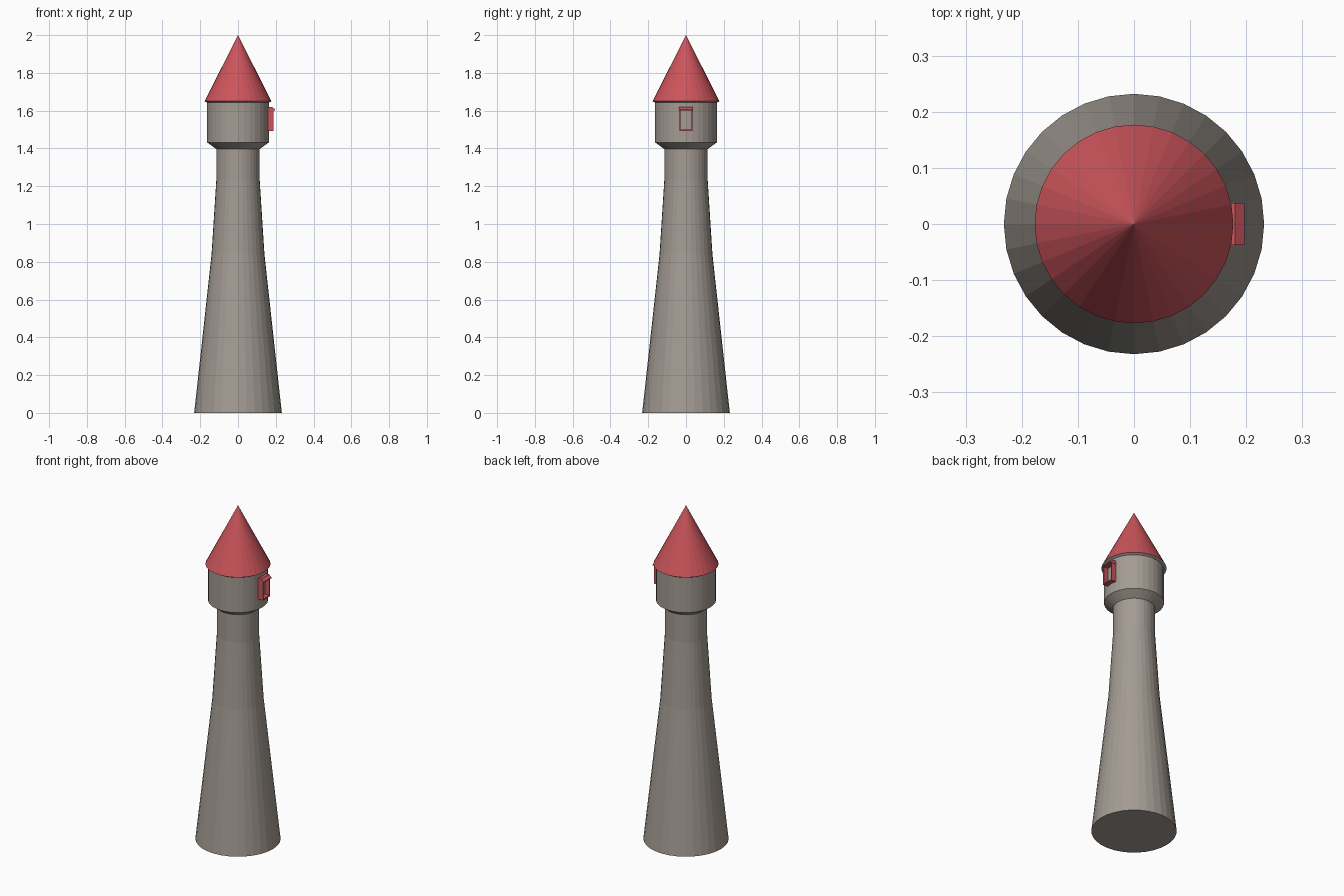
import bpy, bmesh
from math import cos, sin, tau

cube = bpy.data.objects.get("Cube")
if cube:
    bpy.data.objects.remove(cube, do_unlink=True)

SIDES = 32


def material(name, rgb):
    mat = bpy.data.materials.new(name)
    mat.use_nodes = True
    mat.diffuse_color = (*rgb, 1)
    mat.node_tree.nodes["Principled BSDF"].inputs["Base Color"].default_value = (*rgb, 1)
    return mat


stone = material("warm grey stone", (0.37, 0.33, 0.295))
red = material("red paint", (0.6, 0.09, 0.105))


def finish(name, bm, mat):
    bmesh.ops.recalc_face_normals(bm, faces=bm.faces)
    mesh = bpy.data.meshes.new(name)
    bm.to_mesh(mesh)
    bm.free()
    mesh.materials.append(mat)
    obj = bpy.data.objects.new(name, mesh)
    bpy.context.collection.objects.link(obj)
    return obj


def turned(name, profile, mat):
    """Closed faceted solid from (radius, height) pairs; radius 0 makes a tip."""
    bm = bmesh.new()
    rings = []
    for r, z in profile:
        if r == 0:
            rings.append([bm.verts.new((0, 0, z))] * SIDES)
        else:
            rings.append([bm.verts.new((r * cos(tau * i / SIDES), r * sin(tau * i / SIDES), z))
                          for i in range(SIDES)])
    for low, high in zip(rings, rings[1:]):
        for i in range(SIDES):
            j = (i + 1) % SIDES
            corners = dict.fromkeys((low[i], low[j], high[j], high[i]))
            bm.faces.new(list(corners))
    for ring in (rings[0], rings[-1]):
        if ring[0] is not ring[1]:
            bm.faces.new(ring)
    return finish(name, bm, mat)


def extruded(name, outline, y0, y1, mat):
    """Prism from an (x, z) outline running from y0 to y1."""
    bm = bmesh.new()
    a = [bm.verts.new((x, y0, z)) for x, z in outline]
    b = [bm.verts.new((x, y1, z)) for x, z in outline]
    bm.faces.new(a)
    bm.faces.new(b)
    for i in range(len(a)):
        j = (i + 1) % len(a)
        bm.faces.new((a[i], a[j], b[j], b[i]))
    return finish(name, bm, mat)


# Tapering shaft and the wider lookout room on top
turned("tower_shaft", [(0.232, 0), (0.14, 0.84), (0.115, 1.23), (0.115, 1.4)], stone)
turned("lookout_room", [(0.115, 1.397), (0.163, 1.432), (0.163, 1.645)], stone)

# Pointed roof on a thin stone eave
turned("roof_eave", [(0.163, 1.642), (0.177, 1.65)], stone)
turned("roof", [(0.177, 1.65), (0, 2)], red)

# Window frame on the left side: two jambs, a sill and a sloping hood
BACK, FRONT = 0.155, 0.189
for side, name in ((1, "window_jamb_back"), (-1, "window_jamb_front")):
    extruded(name, [(BACK, 1.493), (FRONT, 1.493), (FRONT, 1.606), (BACK, 1.606)],
             side * 0.029, side * 0.035, red)
extruded("window_sill", [(BACK, 1.493), (FRONT, 1.493), (FRONT, 1.499), (BACK, 1.499)],
         -0.035, 0.035, red)
extruded("window_hood", [(BACK, 1.602), (0.197, 1.602), (0.197, 1.606), (0.18, 1.62), (BACK, 1.62)],
         -0.037, 0.037, red)
